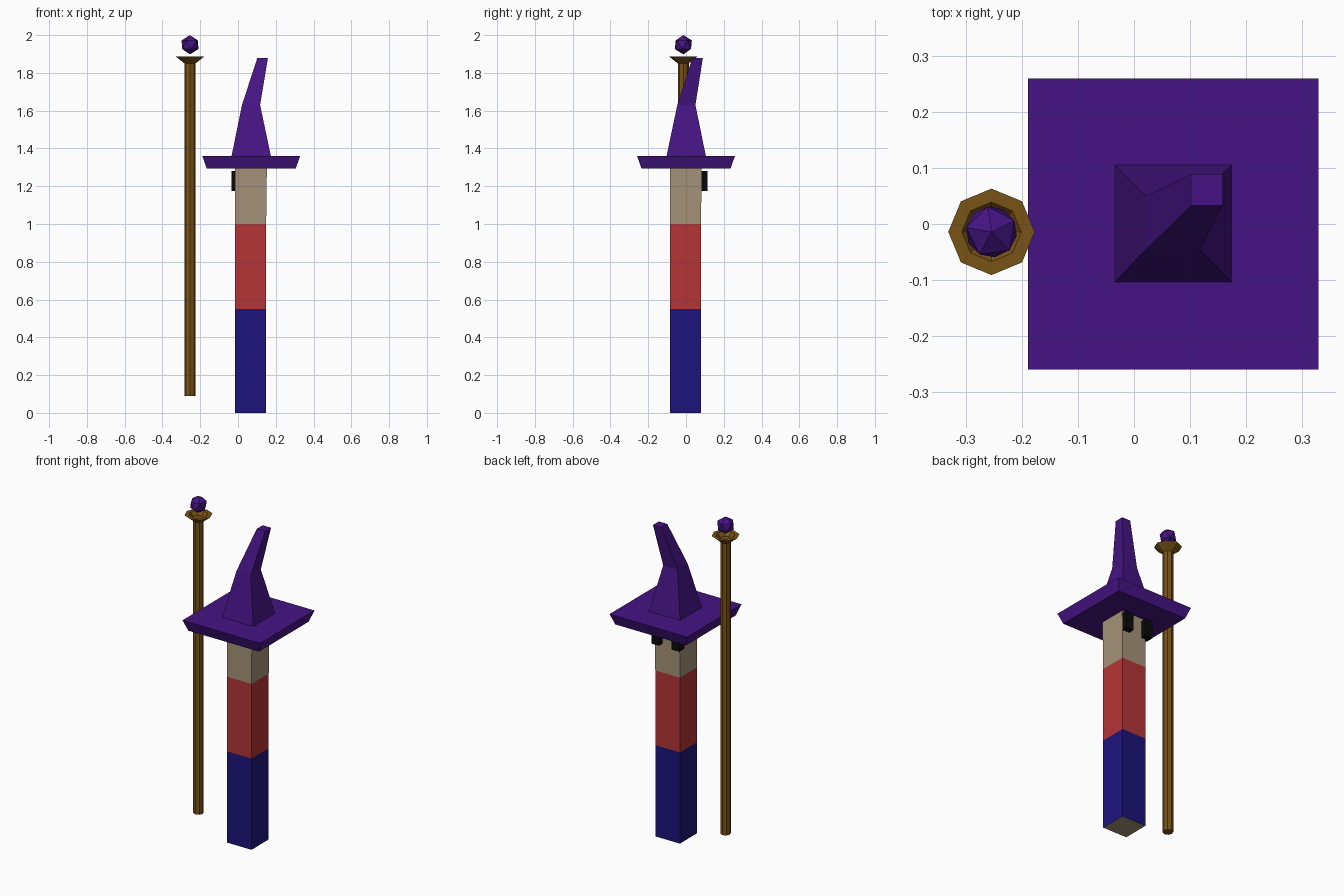
import bpy, bmesh
from math import sin, cos, pi, sqrt, radians

if "Cube" in bpy.data.objects:
    bpy.data.objects.remove(bpy.data.objects["Cube"])


def material(name, rgb):
    m = bpy.data.materials.new(name)
    m.diffuse_color = (*rgb, 1)
    m.use_nodes = True
    m.node_tree.nodes["Principled BSDF"].inputs["Base Color"].default_value = m.diffuse_color
    return m


SKIN = material("skin", (0.38, 0.29, 0.19))
RED = material("red_cloth", (0.46, 0.035, 0.037))
BLUE = material("blue_cloth", (0.012, 0.007, 0.20))
PURPLE = material("purple", (0.060, 0.007, 0.23))
WOOD = material("wood", (0.19, 0.085, 0.008))
BLACK = material("black", (0.003, 0.003, 0.003))


def finish(name, bm, mats):
    bmesh.ops.recalc_face_normals(bm, faces=bm.faces)
    me = bpy.data.meshes.new(name)
    bm.to_mesh(me)
    bm.free()
    for m in mats:
        me.materials.append(m)
    ob = bpy.data.objects.new(name, me)
    bpy.context.collection.objects.link(ob)
    return ob


def loft(name, rings, sides, mats, phase=0.0, bands=None):
    """Join stacked polygon rings (x, y, z, radius) and cap both ends."""
    bm = bmesh.new()
    loops = [[bm.verts.new((x + r * cos(phase + 2 * pi * i / sides),
                            y + r * sin(phase + 2 * pi * i / sides), z))
              for i in range(sides)] for x, y, z, r in rings]
    for k, (a, b) in enumerate(zip(loops, loops[1:])):
        for i in range(sides):
            j = (i + 1) % sides
            f = bm.faces.new((a[i], a[j], b[j], b[i]))
            f.material_index = bands[k] if bands else 0
    bm.faces.new(loops[0])
    bm.faces.new(loops[-1])
    return finish(name, bm, mats)


def square_loft(name, sections, mats, bands=None):
    """Sections are (x, y, z, half width)."""
    rings = [(x, y, z, h * sqrt(2)) for x, y, z, h in sections]
    return loft(name, rings, 4, mats, pi / 4, bands)


# Square body: trousers, shirt and head in one column
CX, CY = 0.067, -0.002
square_loft("body", [(CX, CY, 0, 0.082), (CX, CY, 0.55, 0.082),
                     (CX, CY, 1.0, 0.082), (CX + 0.002, CY, 1.31, 0.084)],
            [SKIN, BLUE, RED], bands=[1, 2, 0])

# Hat: flared brim, bent crown
square_loft("hat", [(0.07, 0, 1.295, 0.236), (0.07, 0, 1.36, 0.259),
                    (0.07, 0.001, 1.36, 0.104), (0.069, 0.002, 1.63, 0.048),
                    (0.13, 0.061, 1.878, 0.028)], [PURPLE])

# Eyes on the back-facing side of the head
for label, ex in (("left", -0.01), ("right", 0.126)):
    square_loft("eye_" + label, [(ex, 0.09, 1.175, 0.025),
                                 (ex, 0.09, 1.28, 0.025)], [BLACK])

# Staff with a flared, hollowed cup
SX, SY = -0.254, -0.014
loft("staff", [(SX, SY, z, r) for z, r in
               ((0.09, 0.029), (1.85, 0.029), (1.888, 0.077),
                (1.888, 0.053), (1.865, 0.035))], 8, [WOOD])

# Floating gem
bm = bmesh.new()
bmesh.ops.create_icosphere(bm, subdivisions=1, radius=0.051)
gem = finish("gem", bm, [PURPLE])
gem.location = (SX, SY, 1.949)
gem.rotation_euler.z = radians(26)
